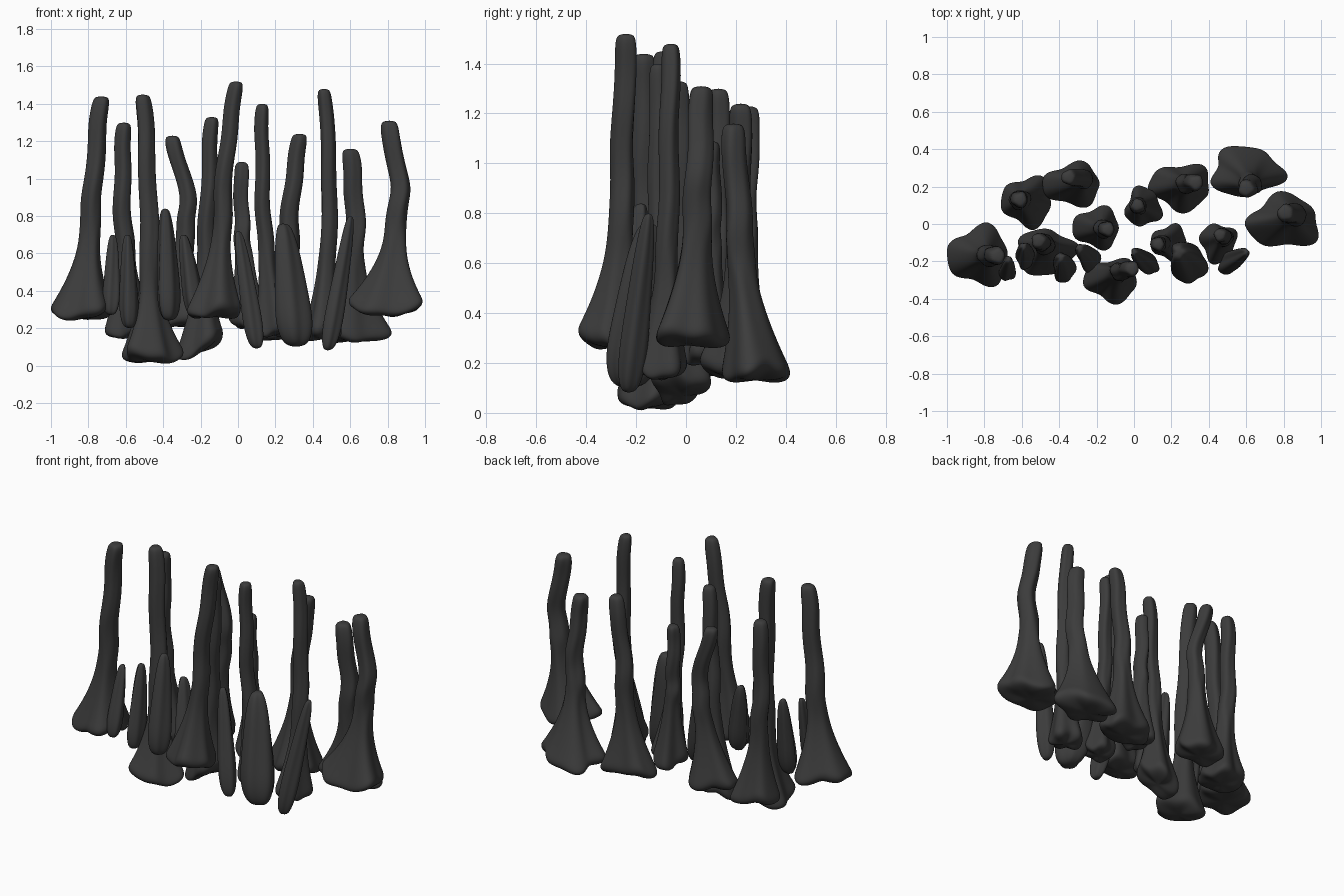
import bpy, bmesh, math, random
from mathutils import Vector

if "Cube" in bpy.data.objects:
    bpy.data.objects.remove(bpy.data.objects["Cube"])

random.seed(11)
N = 18


def loft(name, rings):
    """Skin a stack of closed rings (top to bottom) and smooth it."""
    bm = bmesh.new()
    loops = [[bm.verts.new(p) for p in r] for r in rings]
    for a, b in zip(loops, loops[1:]):
        for i in range(N):
            j = (i + 1) % N
            bm.faces.new((a[i], b[i], b[j], a[j]))
    bm.faces.new(loops[0])
    bm.faces.new(loops[-1][::-1])
    bmesh.ops.recalc_face_normals(bm, faces=bm.faces)
    me = bpy.data.meshes.new(name)
    bm.to_mesh(me)
    bm.free()
    ob = bpy.data.objects.new(name, me)
    bpy.context.collection.objects.link(ob)
    me.shade_smooth()
    sub = ob.modifiers.new("smooth", 'SUBSURF')
    sub.levels = sub.render_levels = 2
    mat = bpy.data.materials.get("charcoal") or bpy.data.materials.new("charcoal")
    mat.diffuse_color = (0.045, 0.045, 0.045, 1)
    mat.use_nodes = True
    mat.node_tree.nodes["Principled BSDF"].inputs["Base Color"].default_value = mat.diffuse_color
    me.materials.append(mat)


def ring(c, rx, ry, lobe, ph, tilt=0, rough=0):
    """Ridged oval around c; tilt slopes it along x, rough jitters its height."""
    pts = []
    for i in range(N):
        a = math.tau * i / N
        m = 1 + lobe * (.7 * math.cos(3 * a + ph) + .6 * math.cos(5 * a + 2 * ph))
        x, y = rx * m * math.cos(a), ry * m * math.sin(a)
        z = x * tilt + rough * math.sin(2 * a + ph) + rough * .6 * math.sin(5 * a - ph)
        pts.append(c + Vector((x, y, z)))
    return pts


def stem(name, x_top, z_top, x_mid, y_top, cx, cy, hx, hy, zb, tilt=0):
    """Thin crooked stem that flares into a ridged foot of half size hx, hy."""
    ph = random.uniform(0, math.tau)
    r = .022 + .16 * (hx + hy) / 2
    foot = Vector((cx, cy, zb + .06))
    top = Vector((x_top, y_top, z_top))
    mid = Vector((x_mid, y_top * .8 + cy * .2, .57 * z_top + .4 * zb + .1))
    neck = Vector((x_mid * .6 + cx * .4, y_top * .6 + cy * .4, zb + .42))
    rings = [ring(top, r * .65, r * .65, .05, ph)]
    # slender upper part with a slight wobble
    for k in range(6):
        t = k / 6
        c = top.lerp(mid, 2 * t) if t < .5 else mid.lerp(neck, 2 * t - 1)
        c.x += .01 * math.sin(k * 2 + ph) * (k > 0)
        c.y += .008 * math.cos(k * 2 + ph) * (k > 0)
        c.z -= .025 * (k == 0)
        rr = r * (1 + .25 * t * t)
        rings.append(ring(c, rr, rr, .1, ph + .3 * k))
    # flared foot with a ragged rim
    for t in (0, .25, .5, .72, .9, 1):
        f = t ** 1.6
        rings.append(ring(neck.lerp(foot, t), rr + (hx - rr) * f, rr + (hy - rr) * f,
                          .1 + .1 * t, ph, tilt * t, .025 * t * t))
    # shallow underside
    for drop, s in ((.035, .93), (.05, .5)):
        rings.append(ring(foot - Vector((0, 0, drop)), hx * s, hy * s, .18, ph, tilt, .02 * s))
    loft(name, rings)


def root(name, x0, z0, x1, z1, y, w):
    """Splinter of broken root leaning forward at the bottom."""
    a, b = Vector((x0, y + .05, z0)), Vector((x1, y - .03, z1))
    ph = random.uniform(0, math.tau)
    prof = [(0, .25), (.04, .5), (.2, .75), (.4, .9), (.6, 1.05), (.8, 1.15), (.95, .9), (1, .4)]
    loft(name, [ring(a.lerp(b, t), w * m, w * m * 1.15, .16, ph + t) for t, m in prof])


# Tall stems: top x, top z, mid x, top y, foot centre x y, foot half size, foot z
STEMS = [
    (-.73, 1.44, -.77, -.17, -.83, -.17, .17, .165, .24),
    (-.61, 1.3, -.62, .13, -.57, .12, .14, .14, .14),
    (-.51, 1.45, -.48, -.09, -.47, -.15, .16, .13, .01),
    (-.35, 1.23, -.26, .25, -.33, .21, .16, .12, .2),
    (-.14, 1.33, -.16, -.03, -.2, -.02, .13, .115, .06, .45),
    (-.01, 1.52, -.07, -.24, -.12, -.3, .15, .12, .25),
    (.02, 1.09, .02, .1, .05, .09, .1, .11, .19),
    (.13, 1.4, .13, -.11, .19, -.1, .1, .1, .15),
    (.33, 1.24, .28, .22, .25, .2, .17, .13, .13),
    (.46, 1.48, .49, -.06, .45, -.1, .1, .11, .13),
    (.6, 1.16, .63, .19, .6, .28, .2, .14, .12),
    (.81, 1.31, .87, .06, .8, .01, .2, .15, .26),
]
for i, s in enumerate(STEMS):
    stem(f"stem_{i + 1}", *s)

# Broken roots against the feet: top x z, bottom x z, y, half width
ROOTS = [
    (-.67, .7, -.68, .27, -.24, .04),
    (-.39, .84, -.37, .24, -.23, .055),
    (-.29, .7, -.22, .25, -.18, .05),
    (0, .72, .1, .09, -.2, .045),
    (.24, .76, .31, .1, -.2, .085),
    (.6, .8, .48, .08, -.2, .045),
    (-.59, .7, -.58, .2, -.17, .045),
]
for i, r in enumerate(ROOTS):
    root(f"root_{i + 1}", *r)
